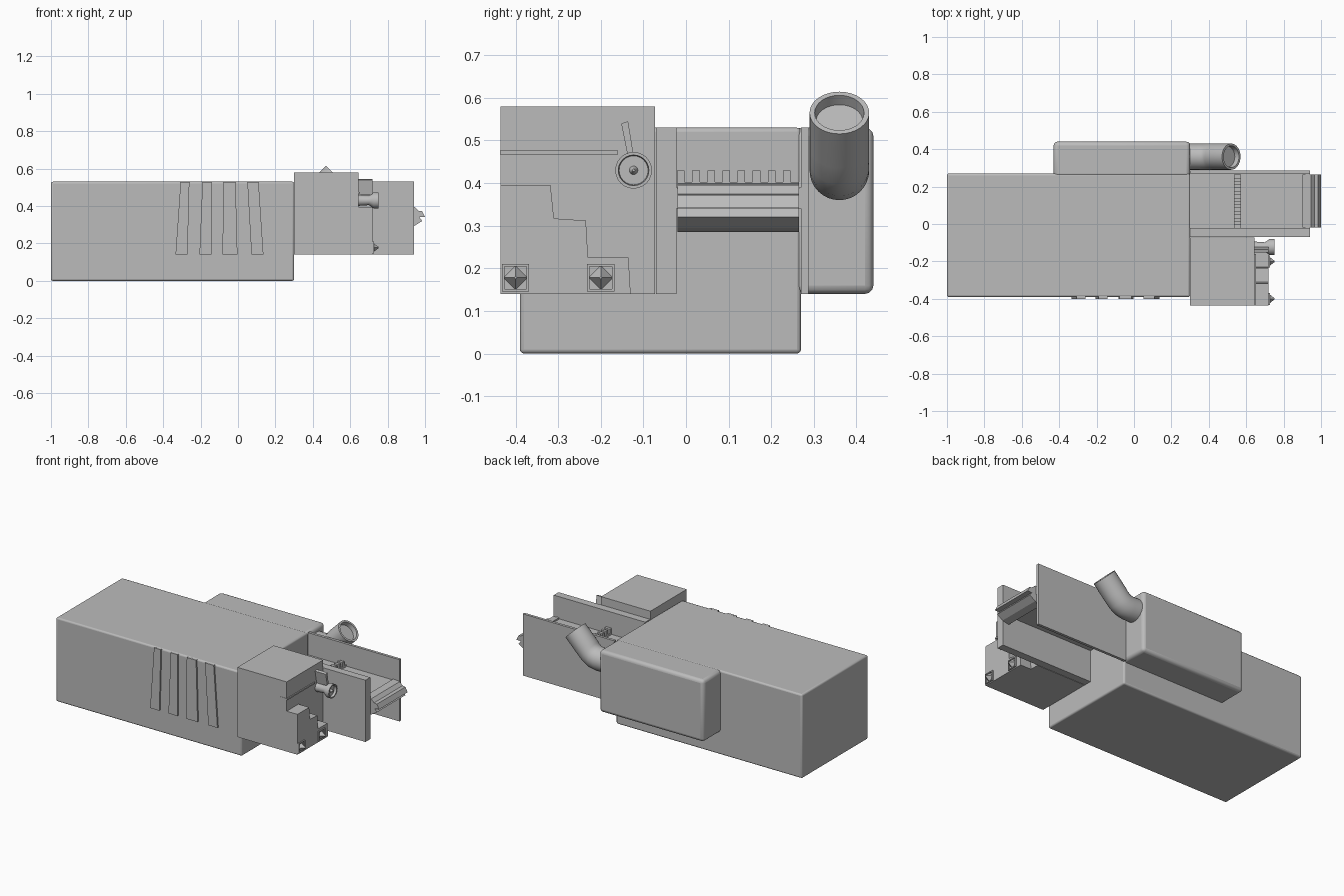
import bpy, bmesh, math
from mathutils import Vector

old = bpy.data.objects.get("Cube")
if old:
    bpy.data.objects.remove(old, do_unlink=True)

grey = bpy.data.materials.new("plain_grey")
grey.use_nodes = True
colour = (0.5, 0.5, 0.5, 1)
grey.diffuse_color = colour
grey.node_tree.nodes["Principled BSDF"].inputs["Base Color"].default_value = colour


def finish(name, bm, bevel=0, segments=3, smooth=False):
    bmesh.ops.recalc_face_normals(bm, faces=bm.faces)
    mesh = bpy.data.meshes.new(name)
    bm.to_mesh(mesh)
    bm.free()
    mesh.materials.append(grey)
    obj = bpy.data.objects.new(name, mesh)
    bpy.context.collection.objects.link(obj)
    if bevel:
        mod = obj.modifiers.new("Bevel", "BEVEL")
        mod.width, mod.segments = bevel, segments
    if smooth or bevel:
        bpy.ops.object.select_all(action="DESELECT")
        obj.select_set(True)
        bpy.context.view_layer.objects.active = obj
        bpy.ops.object.shade_smooth_by_angle(angle=math.radians(40))
    return obj


def prism(name, profile, axis, lo, hi, bevel=0):
    """Extrude a (y, z) profile along x, or an (x, z) profile along y."""
    bm = bmesh.new()
    place = (lambda a, b, t: (t, a, b)) if axis == "x" else (lambda a, b, t: (a, t, b))
    ends = [[bm.verts.new(place(a, b, t)) for a, b in profile] for t in (lo, hi)]
    for ring in ends:
        bm.faces.new(ring)
    n = len(profile)
    for i in range(n):
        j = (i + 1) % n
        bm.faces.new((ends[0][i], ends[0][j], ends[1][j], ends[1][i]))
    return finish(name, bm, bevel)


def box(name, x, y, z, bevel=0):
    outline = [(x[0], z[0]), (x[1], z[0]), (x[1], z[1]), (x[0], z[1])]
    return prism(name, outline, "y", y[0], y[1], bevel)


def tube(name, y, rings, sides=32):
    """Rings of (x, z, tilt, radius) about the x direction, bridged in order."""
    bm = bmesh.new()
    loops = []
    for x, z, tilt, r in rings:
        t = math.radians(tilt)
        up = Vector((-math.sin(t), 0, math.cos(t)))
        side = Vector((0, 1, 0))
        angles = [math.tau * i / sides for i in range(sides)]
        loops.append([bm.verts.new(Vector((x, y, z)) + r * (up * math.cos(a) + side * math.sin(a)))
                      for a in angles])
    for a, b in zip(loops, loops[1:]):
        for i in range(sides):
            j = (i + 1) % sides
            bm.faces.new((a[i], a[j], b[j], b[i]))
    bm.faces.new(loops[0])
    bm.faces.new(loops[-1])
    return finish(name, bm, smooth=True)


# Main hull and rear side tank
box("main_body", (-1, 0.3), (-0.39, 0.27), (0, 0.53), 0.01)
box("side_tank", (-0.43, 0.3), (0.25, 0.44), (0.14, 0.53), 0.02)

# Slanted vent slats on the front side: bottom left, bottom right, top left, top right
slats = [(-0.334, -0.27, -0.307, -0.26), (-0.206, -0.142, -0.19, -0.142),
         (-0.083, -0.003, -0.078, -0.013), (0.072, 0.136, 0.05, 0.11)]
for i, (a, b, c, d) in enumerate(slats):
    prism(f"vent_slat_{i + 1}", [(a, 0.14), (b, 0.14), (d, 0.528), (c, 0.528)], "y", -0.4, -0.385)

# Bent exhaust with a recessed mouth
tube("exhaust_pipe", 0.36, [
    (0.28, 0.43, 0, 0.07), (0.35, 0.43, 0, 0.07), (0.385, 0.438, 15, 0.07),
    (0.415, 0.458, 30, 0.07), (0.44, 0.485, 45, 0.07), (0.52, 0.565, 45, 0.07),
    (0.52, 0.565, 45, 0.058), (0.50, 0.545, 45, 0.055)])

# Side plates of the loading channel
box("inner_plate", (0.3, 0.94), (-0.07, -0.022), (0.14, 0.53))
box("outer_plate", (0.3, 0.94), (0.27, 0.287), (0.14, 0.53))

# Loading deck with a toothed bar and a wedge lip
box("loading_deck", (0.29, 0.94), (-0.022, 0.27), (0.34, 0.39))
box("tooth_bar", (0.535, 0.572), (-0.02, 0.265), (0.385, 0.402))
for i in range(8):
    y = -0.012 + 0.0355 * i
    box(f"bar_tooth_{i + 1}", (0.535, 0.572), (y - 0.009, y + 0.009), (0.4, 0.43))
prism("deck_lip", [(0.9, 0.4), (0.945, 0.395), (0.965, 0.375), (0.985, 0.372), (1.0, 0.342),
                   (0.97, 0.34), (0.985, 0.32), (0.945, 0.295), (0.9, 0.285)], "y", -0.02, 0.265)

# Cabin, its trim and the stepped nose
box("cabin", (0.3, 0.645), (-0.435, -0.073), (0.14, 0.58))
box("cabin_trim", (0.6, 0.652), (-0.437, -0.16), (0.467, 0.476))
prism("stepped_nose", [(-0.435, 0.14), (-0.13, 0.14), (-0.135, 0.225), (-0.23, 0.225),
                       (-0.235, 0.312), (-0.31, 0.317), (-0.318, 0.395), (-0.435, 0.395)],
      "x", 0.64, 0.72)

# Square lamps with pointed lenses
for side, y in (("right", -0.4), ("left", -0.2)):
    z, h, w = 0.178, 0.032, 0.006
    for n, (ya, yb, za, zb) in enumerate([(-h, h, h - w, h), (-h, h, -h, w - h),
                                          (-h, w - h, -h, h), (h - w, h, -h, h)]):
        box(f"{side}_lamp_frame_{n + 1}", (0.715, 0.728), (y + ya, y + yb), (z + za, z + zb))
    tube(f"{side}_lamp_lens", y, [(0.718, z, 0, 0.03), (0.735, z, 0, 0.016), (0.752, z, 0, 0.003)], 4)

# Round dish on a stem, and the lever above it
tube("dish", -0.123, [(0.63, 0.43, 0, 0.03), (0.70, 0.43, 0, 0.025), (0.725, 0.43, 0, 0.043),
                      (0.75, 0.43, 0, 0.043), (0.75, 0.43, 0, 0.036), (0.735, 0.43, 0, 0.034),
                      (0.735, 0.43, 0, 0.01), (0.752, 0.43, 0, 0.003)], 24)
prism("lever", [(-0.136, 0.46), (-0.122, 0.46), (-0.136, 0.545), (-0.152, 0.54)], "x", 0.64, 0.72)
